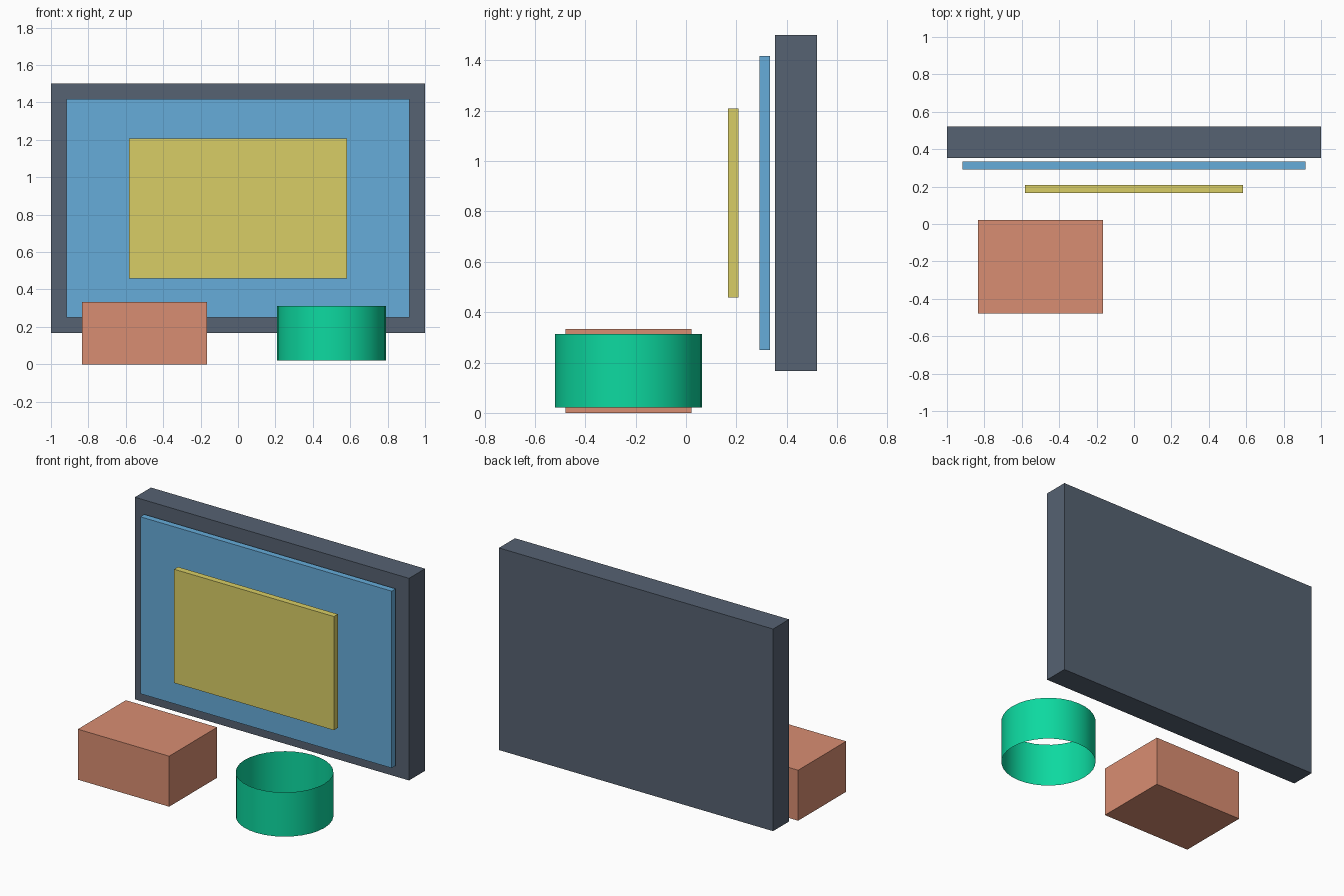
import bpy
import bmesh
import math

if "Cube" in bpy.data.objects:
    bpy.data.objects.remove(bpy.data.objects["Cube"])


def paint(obj, name, rgb):
    mat = bpy.data.materials.new(name)
    mat.diffuse_color = (*rgb, 1)
    mat.use_nodes = True
    mat.node_tree.nodes["Principled BSDF"].inputs["Base Color"].default_value = mat.diffuse_color
    obj.data.materials.append(mat)


def box(name, x, y, z, rgb):
    """Axis-aligned box from (min, max) ranges."""
    mesh = bpy.data.meshes.new(name)
    bm = bmesh.new()
    bmesh.ops.create_cube(bm, size=1)
    for v in bm.verts:
        for i, (lo, hi) in enumerate((x, y, z)):
            v.co[i] = lo if v.co[i] < 0 else hi
    bm.to_mesh(mesh)
    bm.free()
    obj = bpy.data.objects.new(name, mesh)
    bpy.context.collection.objects.link(obj)
    paint(obj, name + "_colour", rgb)
    return obj


# Layered upright panels, back to front
box("back_panel", (-1, 1), (0.354, 0.521), (0.167, 1.5), (0.093, 0.122, 0.168))
box("middle_panel", (-0.917, 0.917), (0.292, 0.333), (0.25, 1.417), (0.133, 0.413, 0.701))
box("front_panel", (-0.583, 0.583), (0.167, 0.208), (0.458, 1.208), (0.694, 0.617, 0.133))

# Block in front, on the left
box("block", (-0.833, -0.167), (-0.479, 0.021), (0, 0.333), (0.694, 0.27, 0.168))

# Open thin-walled ring in front, on the right
bpy.ops.mesh.primitive_cylinder_add(vertices=32, radius=0.2917, depth=0.2917,
                                    end_fill_type='NOTHING',
                                    location=(0.5, -0.229, 0.167))
ring = bpy.context.object
ring.name = "open_ring"
bpy.ops.object.shade_smooth_by_angle(angle=math.radians(30))
paint(ring, "ring_colour", (0.004, 0.694, 0.352))
